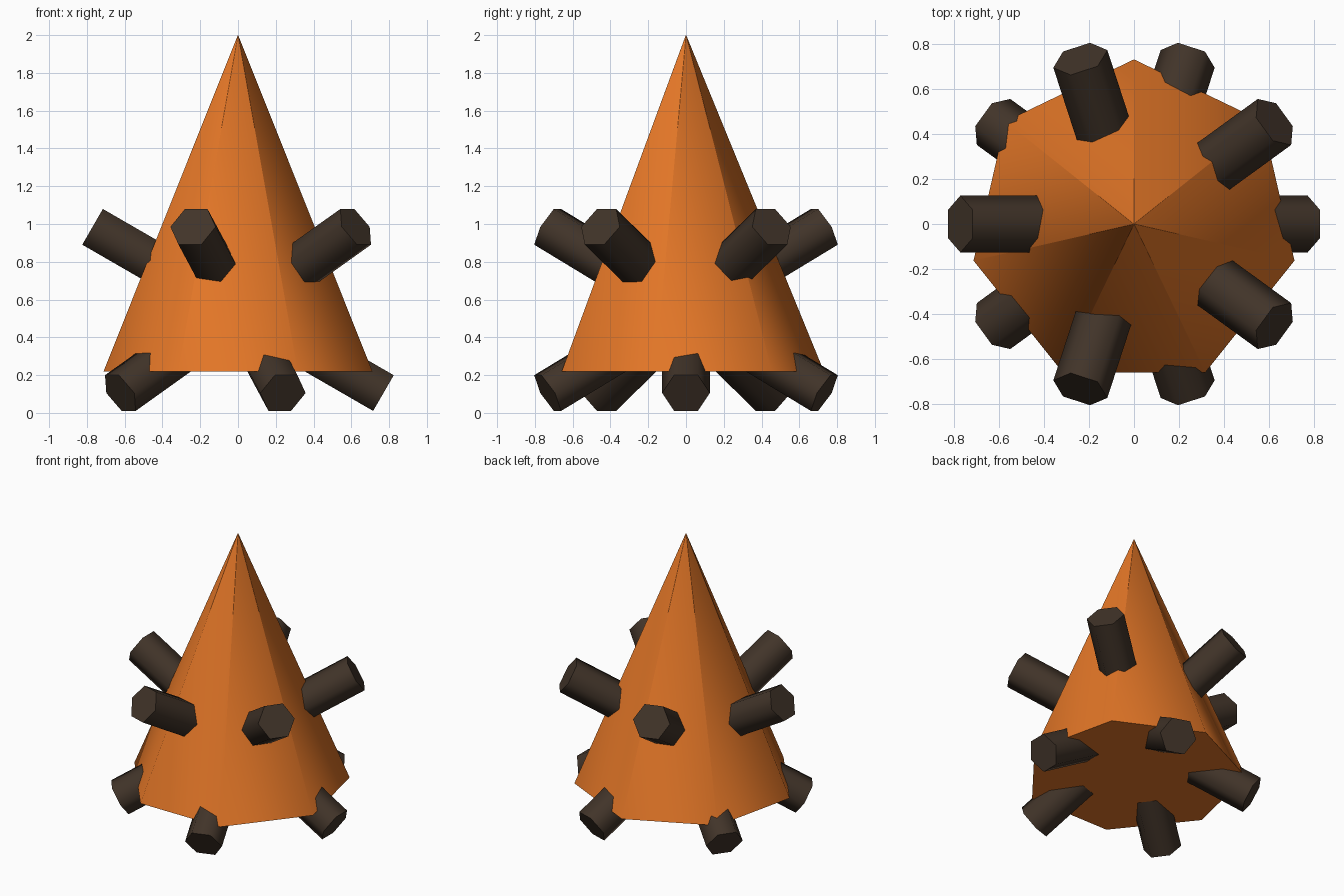
import bpy
import bmesh
from math import sin, cos, pi, radians
from mathutils import Matrix, Vector

cube = bpy.data.objects.get("Cube")
if cube:
    bpy.data.objects.remove(cube, do_unlink=True)


def make_material(name, color):
    mat = bpy.data.materials.new(name)
    mat.use_nodes = True
    mat.diffuse_color = color
    bsdf = mat.node_tree.nodes["Principled BSDF"]
    bsdf.inputs["Base Color"].default_value = color
    bsdf.inputs["Roughness"].default_value = 0.8
    return mat


orange = make_material("orange", (0.76, 0.18, 0.02, 1))
dark_brown = make_material("dark brown", (0.053, 0.034, 0.022, 1))


def frustum(name, sides, start, r_low, r_high, z_low, z_high, mat, matrix=Matrix()):
    """Capped frustum along local z with its first corner at angle start."""
    bm = bmesh.new()
    rings = []
    for r, z in ((r_low, z_low), (r_high, z_high)):
        angles = [start + 2 * pi * i / sides for i in range(sides)]
        rings.append([bm.verts.new((r * cos(a), r * sin(a), z)) for a in angles])
    low, high = rings
    for i in range(sides):
        j = (i + 1) % sides
        bm.faces.new((low[i], low[j], high[j], high[i]))
    bm.faces.new(low[::-1])
    bm.faces.new(high)
    bm.transform(matrix)
    bm.normal_update()
    mesh = bpy.data.meshes.new(name)
    bm.to_mesh(mesh)
    bm.free()
    mesh.materials.append(mat)
    obj = bpy.data.objects.new(name, mesh)
    bpy.context.collection.objects.link(obj)
    bpy.ops.object.select_all(action="DESELECT")
    obj.select_set(True)
    bpy.context.view_layer.objects.active = obj
    bpy.ops.object.shade_smooth_by_angle(angle=radians(65))
    return obj


# Seven-sided cone body, with a tiny tip so the sides shade cleanly
frustum("cone_body", 7, pi / 2, 0.73, 0.001, 0.22, 2.0, orange)


# Hexagonal pegs: the upper ring points up and out, the lower ring down and out
def peg_ring(name, first_angle, pitch, end_radius, end_height):
    for i in range(5):
        turn = Matrix.Rotation(radians(first_angle + 72 * i), 4, "Z")
        tilt = Matrix.Rotation(radians(90 - pitch), 4, "Y")
        place = Matrix.Translation(Vector((end_radius, 0, end_height)))
        frustum(f"{name}_{i + 1}", 6, pi / 2, 0.126, 0.126, -0.65, 0,
                dark_brown, turn @ place @ tilt)


peg_ring("upper_peg", 36, 30, 0.77, 0.985)
peg_ring("lower_peg", 0, -30, 0.77, 0.105)
